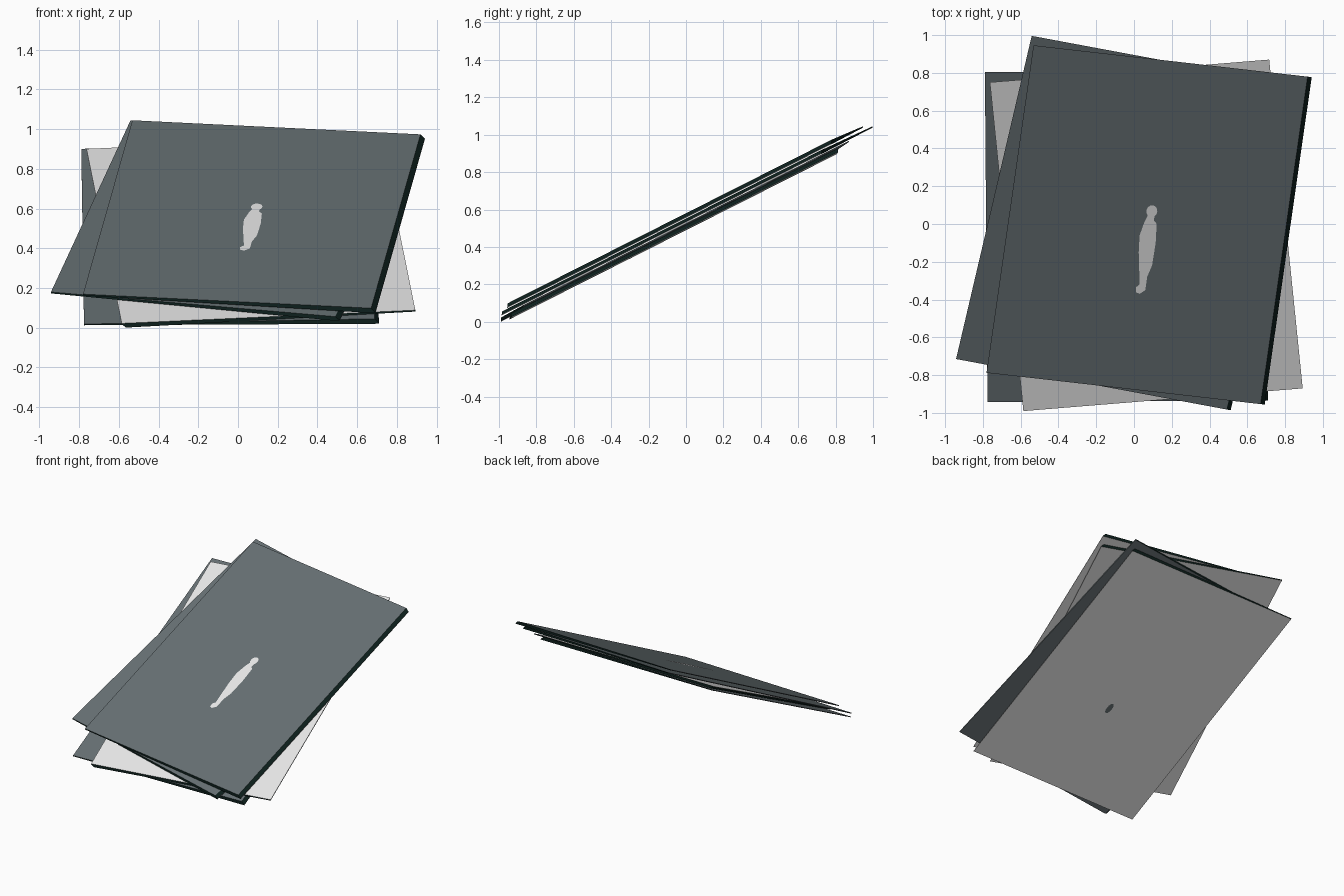
import bpy, bmesh, math

if "Cube" in bpy.data.objects:
    bpy.data.objects.remove(bpy.data.objects["Cube"])

SLOPE = 0.505                       # all booklets lie on one tilted plane
COS = math.cos(math.atan(SLOPE))
W, H = 1.485, 1.958                 # booklet size
INSET = 0.022                       # cover is narrower at the open side
RIM = 0.004


def material(name, rgb):
    m = bpy.data.materials.new(name)
    m.diffuse_color = (*rgb, 1)
    m.use_nodes = True
    m.node_tree.nodes["Principled BSDF"].inputs["Base Color"].default_value = m.diffuse_color
    return m


DARK = material("slate cover", (0.13, 0.158, 0.168))
LIGHT = material("white paper", (0.8, 0.8, 0.8))
EDGE = material("black green page edge", (0.004, 0.014, 0.012))


def finish(name, bm, mats):
    me = bpy.data.meshes.new(name)
    bm.to_mesh(me)
    bm.free()
    for m in mats:
        me.materials.append(m)
    bpy.context.collection.objects.link(bpy.data.objects.new(name, me))


def booklet(name, cx, cy, angle, back, cover, flipped=False):
    """back / cover: plane heights at the spine and at the open side."""
    ca, sa = math.cos(math.radians(angle)), math.sin(math.radians(angle))
    side = -1 if flipped else 1     # direction from back towards cover

    def place(u, v, c):
        u *= side
        y = cy + (u * sa + v * ca) * COS
        return (cx + u * ca - v * sa, y, c + SLOPE * y)

    def height(ends, u):
        return ends[0] + (ends[1] - ends[0]) * (u / W + 0.5)

    # wedge body: thin spine, fanned open side
    l, r = -W / 2, W / 2
    section = [(l, back[0]), (r, back[1]), (r, back[1] + side * RIM),
               (r - INSET, cover[1]), (l, cover[0])]
    bm = bmesh.new()
    rows = [[bm.verts.new(place(u, v, c)) for u, c in section]
            for v in (-H / 2, H / 2)]
    n = len(section)
    for i, mat in enumerate((1, 1, 2, 0, 0)):
        j = (i + 1) % n
        f = bm.faces.new((rows[0][i], rows[0][j], rows[1][j], rows[1][i]))
        f.material_index = mat
    for row in rows:
        bm.faces.new(row).material_index = 2
    bmesh.ops.recalc_face_normals(bm, faces=bm.faces)
    finish(name, bm, (DARK, LIGHT, EDGE))

    # flat printed shapes on the cover and the back
    def plate(part, outline, ends, up, mat):
        b = bmesh.new()
        f = b.faces.new([b.verts.new(place(u, v, height(ends, u) + up * 0.002))
                         for u, v in outline])
        f.normal_update()
        if f.normal.z * up < 0:
            f.normal_flip()
        bmesh.ops.triangulate(b, faces=b.faces[:])
        finish(name + part, b, (mat,))

    head = [(0.004 + 0.029 * math.cos(a), 0.082 + 0.036 * math.sin(a))
            for a in (math.radians(-50 + 28 * k) for k in range(11))]
    body = [(-0.020, 0.037), (-0.027, 0.014), (-0.042, -0.068), (-0.034, -0.168),
            (-0.005, -0.356), (-0.022, -0.376), (-0.019, -0.404), (0.002, -0.412),
            (0.029, -0.386), (0.029, -0.307), (0.046, -0.237), (0.048, -0.101),
            (0.039, 0.011), (0.021, 0.031)]
    plate("_cover_shape", head + body, cover, side, LIGHT)
    spot = [(0.033 + 0.022 * math.cos(a), -0.24 + 0.045 * math.sin(a))
            for a in (math.tau * k / 12 for k in range(12))]
    plate("_back_spot", spot, back, -side, DARK)


# stack from bottom to top; the second one lies face down
booklet("bottom_booklet", -0.04, -0.065, 0.4, (0.489, 0.492), (0.495, 0.517))
booklet("face_down_booklet", 0.065, -0.06, 5.2, (0.528, 0.522), (0.521, 0.500), True)
booklet("third_booklet", -0.015, 0.005, -11.8, (0.534, 0.531), (0.541, 0.552))
booklet("top_booklet", 0.08, -0.005, -7.3, (0.560, 0.556), (0.567, 0.580))
